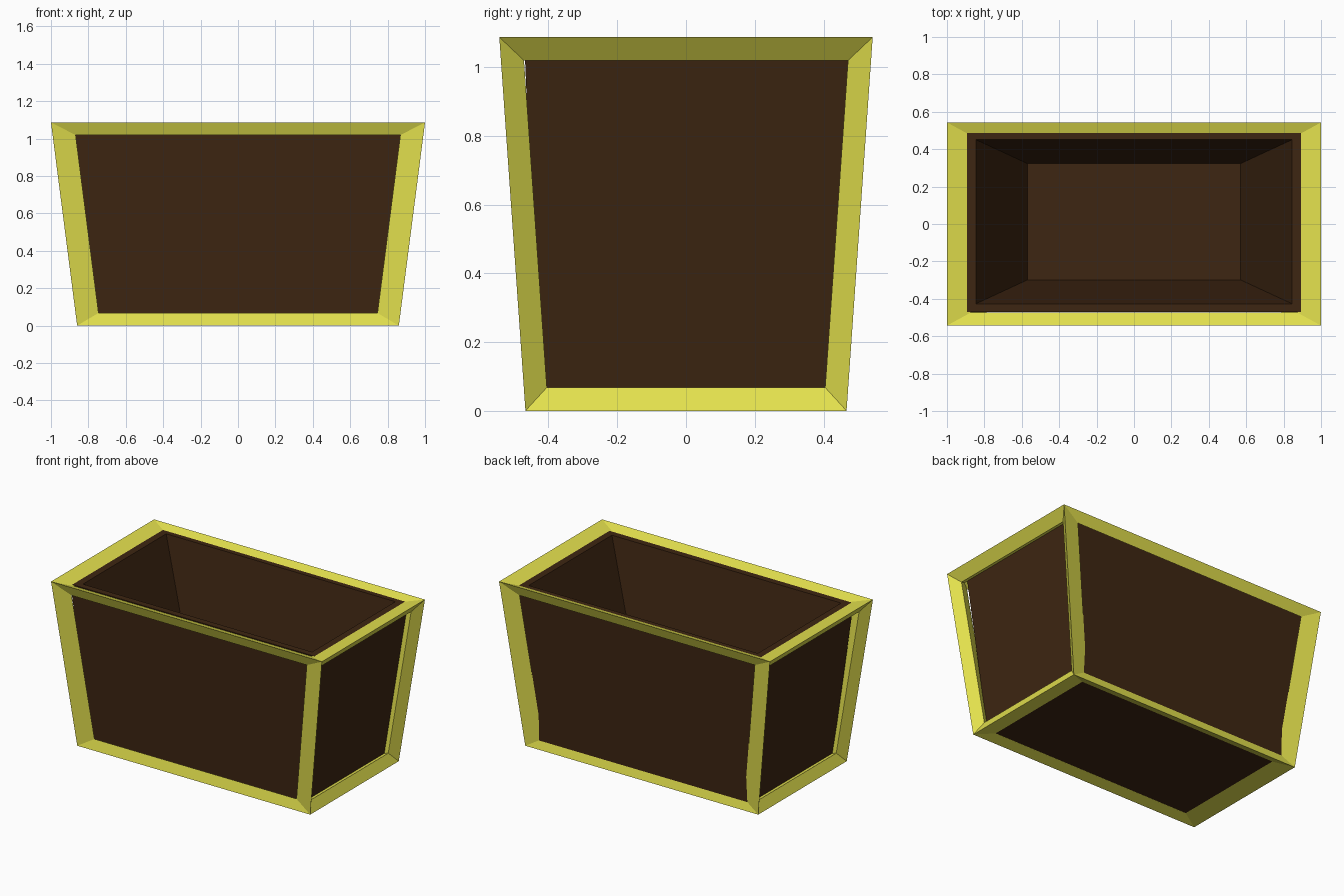
import bpy
import bmesh
from itertools import product

if "Cube" in bpy.data.objects:
    bpy.data.objects.remove(bpy.data.objects["Cube"])

H = 1.087                      # overall height


def outer(z):
    """Half width and half depth of the tapered frame at height z."""
    t = z / H
    return 0.86 + 0.14 * t, 0.467 + 0.076 * t


def material(name, rgb):
    m = bpy.data.materials.new(name)
    m.diffuse_color = (*rgb, 1)
    m.use_nodes = True
    m.node_tree.nodes["Principled BSDF"].inputs["Base Color"].default_value = m.diffuse_color
    return m


def add_object(name, verts, faces, mat):
    me = bpy.data.meshes.new(name)
    me.from_pydata(verts, [], faces)
    ob = bpy.data.objects.new(name, me)
    bpy.context.collection.objects.link(ob)
    me.materials.append(mat)
    # consistent outward normals
    bm = bmesh.new()
    bm.from_mesh(me)
    bmesh.ops.recalc_face_normals(bm, faces=bm.faces)
    bm.to_mesh(me)
    bm.free()
    return ob


yellow = material("yellow_trim", (0.77, 0.75, 0.075))
brown = material("dark_wood", (0.048, 0.019, 0.006))

# Frame: four-sided bars along the 12 edges of a tapered box.
# Each corner has an outer point, an inner point and one inset point per face.
WIDTH = (0.123, 0.067, 0.068)
RIDGE = 0.35                   # how far inset points sink below the outer corner
verts, index = [], {}
for corner in product((-1, 1), repeat=3):
    sx, sy, sz = corner
    kinds = {"out": (0, 0, 0), "in": (2 * RIDGE,) * 3}
    for a in range(3):
        kinds[a] = tuple(RIDGE if i == a else 1 for i in range(3))
    for kind, k in kinds.items():
        off = [k[i] * WIDTH[i] for i in range(3)]
        z = H - off[2] if sz > 0 else off[2]
        hx, hy = outer(z)
        index[corner, kind] = len(verts)
        verts.append((sx * (hx - off[0]), sy * (hy - off[1]), z))

faces = []
for axis in range(3):
    a, b = [i for i in range(3) if i != axis]
    ring = ["out", a, "in", b]
    for s, t in product((-1, 1), repeat=2):
        c0 = [0, 0, 0]
        c0[a], c0[b], c0[axis] = s, t, -1
        c1 = list(c0)
        c1[axis] = 1
        c0, c1 = tuple(c0), tuple(c1)
        for i in range(4):
            p, q = ring[i], ring[(i + 1) % 4]
            faces.append((index[c0, p], index[c0, q], index[c1, q], index[c1, p]))
add_object("frame", verts, faces, yellow)

# Planter box: outer shell, flat rim and a steeper cavity, as stacked rectangles
levels = [(0.782, 0.439, 0.025), (0.908, 0.482, 1.067),
          (0.846, 0.439, 1.067), (0.57, 0.311, 0.24)]
verts = [(x * sx, y * sy + 0.012, z) for x, y, z in levels
         for sx, sy in ((-1, -1), (1, -1), (1, 1), (-1, 1))]
faces = [(3, 2, 1, 0), (12, 13, 14, 15)]
for n in range(len(levels) - 1):
    for i in range(4):
        j = (i + 1) % 4
        faces.append((4 * n + i, 4 * n + j, 4 * n + 4 + j, 4 * n + 4 + i))
add_object("planter_box", verts, faces, brown)
